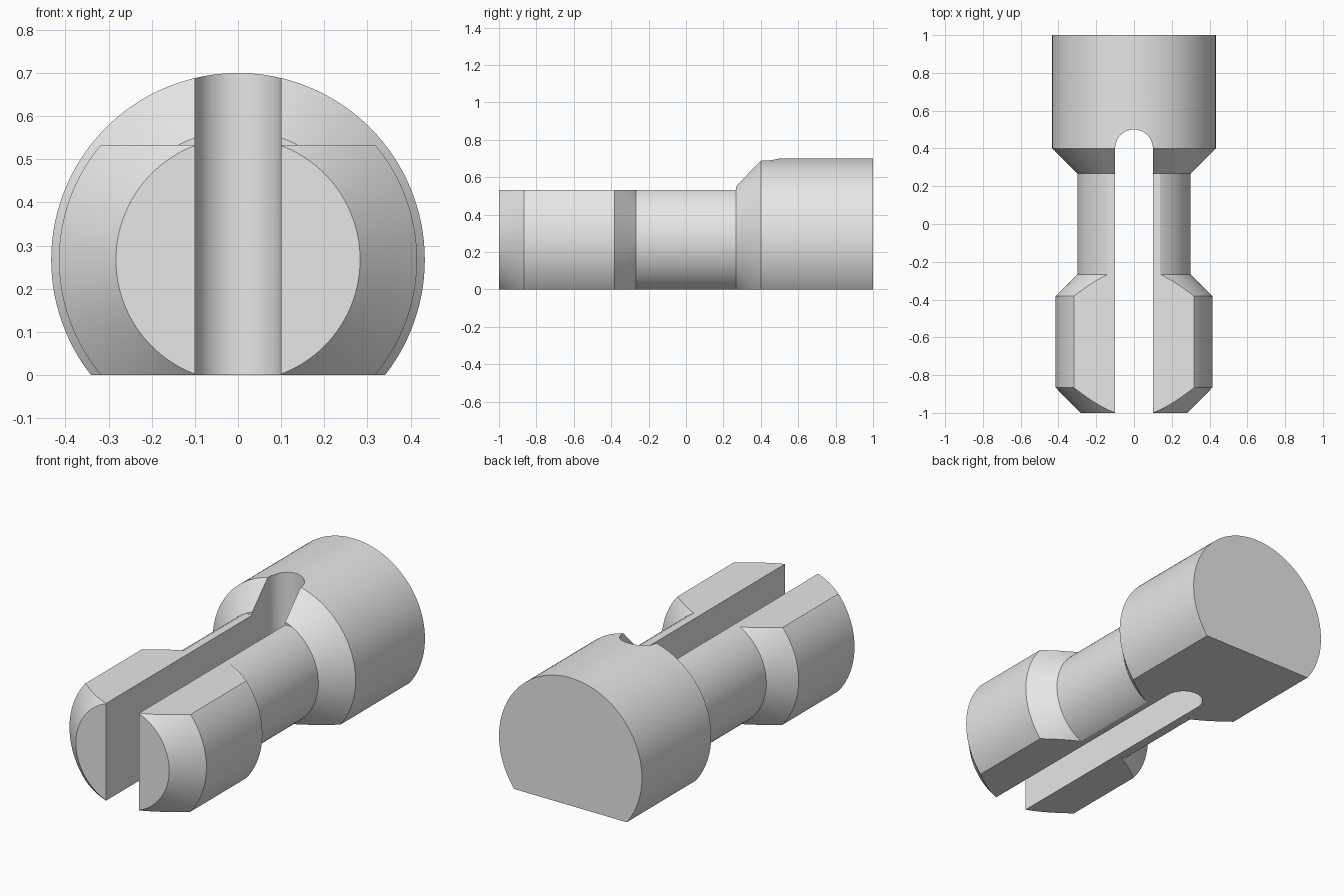
import bpy, bmesh
from math import pi, cos, sin
from mathutils import Matrix, Vector

cube = bpy.data.objects.get("Cube")
if cube:
    bpy.data.objects.remove(cube, do_unlink=True)

AXIS_Z = 0.267
FLAT_TOP = 0.533
SLOT = 0.1

grey = bpy.data.materials.new("plain grey")
grey.use_nodes = True
colour = (0.8, 0.8, 0.8, 1)
grey.diffuse_color = colour
grey.node_tree.nodes["Principled BSDF"].inputs["Base Color"].default_value = colour


def add_object(name, bm):
    bmesh.ops.recalc_face_normals(bm, faces=bm.faces)
    mesh = bpy.data.meshes.new(name)
    bm.to_mesh(mesh)
    bm.free()
    obj = bpy.data.objects.new(name, mesh)
    bpy.context.collection.objects.link(obj)
    return obj


def turned(name, profile, sides=128):
    """Solid of revolution along y from (y, radius) pairs."""
    bm = bmesh.new()
    rings = [[bm.verts.new((r * cos(2 * pi * i / sides), y, AXIS_Z + r * sin(2 * pi * i / sides)))
              for i in range(sides)] for y, r in profile]
    for a, b in zip(rings, rings[1:]):
        for i in range(sides):
            j = (i + 1) % sides
            bm.faces.new((a[i], a[j], b[j], b[i]))
    bm.faces.new(rings[0])
    bm.faces.new(rings[-1])
    return add_object(name, bm)


def box(name, low, high):
    low, high = Vector(low), Vector(high)
    bm = bmesh.new()
    place = Matrix.Translation((low + high) / 2) @ Matrix.Diagonal((high - low).to_4d())
    bmesh.ops.create_cube(bm, size=1, matrix=place)
    return add_object(name, bm)


def slot_cutter(name, end_y, steps=32):
    """Upright slot with a round inner end."""
    outline = [(-SLOT, -1.5), (SLOT, -1.5)]
    outline += [(SLOT * cos(pi * i / steps), end_y + SLOT * sin(pi * i / steps))
                for i in range(steps + 1)]
    bm = bmesh.new()
    face = bm.faces.new([bm.verts.new((x, y, -0.5)) for x, y in outline])
    top = bmesh.ops.extrude_face_region(bm, geom=[face])["geom"]
    bmesh.ops.translate(bm, vec=(0, 0, 2), verts=[v for v in top if isinstance(v, bmesh.types.BMVert)])
    return add_object(name, bm)


# Chamfered tip, thin neck and wide head turned in one piece
pin = turned("slotted_pin", [(-1, 0.283), (-0.866, 0.415), (-0.382, 0.415),
                             (-0.267, 0.3), (0.267, 0.3), (0.4, 0.433), (1, 0.433)])

# Flat underside, flat top of the prongs, and the long slot
cutters = [box("underside_cutter", (-1, -1.5, -1), (1, 1.5, 0)),
           box("prong_top_cutter", (-1, -1.5, FLAT_TOP), (1, 0.267, 1.5)),
           slot_cutter("slot_cutter", 0.4)]
for cutter in cutters:
    cutter.hide_render = True
    mod = pin.modifiers.new(cutter.name, "BOOLEAN")
    mod.operation = "DIFFERENCE"
    mod.solver = "EXACT"
    mod.object = cutter

# Bake the cuts and remove the cutters
graph = bpy.context.evaluated_depsgraph_get()
mesh = bpy.data.meshes.new_from_object(pin.evaluated_get(graph))
pin.modifiers.clear()
pin.data = mesh
for cutter in cutters:
    bpy.data.objects.remove(cutter, do_unlink=True)

mesh.materials.clear()
mesh.materials.append(grey)

# Smooth round walls with crisp edges
for obj in bpy.context.selected_objects:
    obj.select_set(False)
pin.select_set(True)
bpy.context.view_layer.objects.active = pin
bpy.ops.object.shade_smooth_by_angle(angle=pi / 9)
